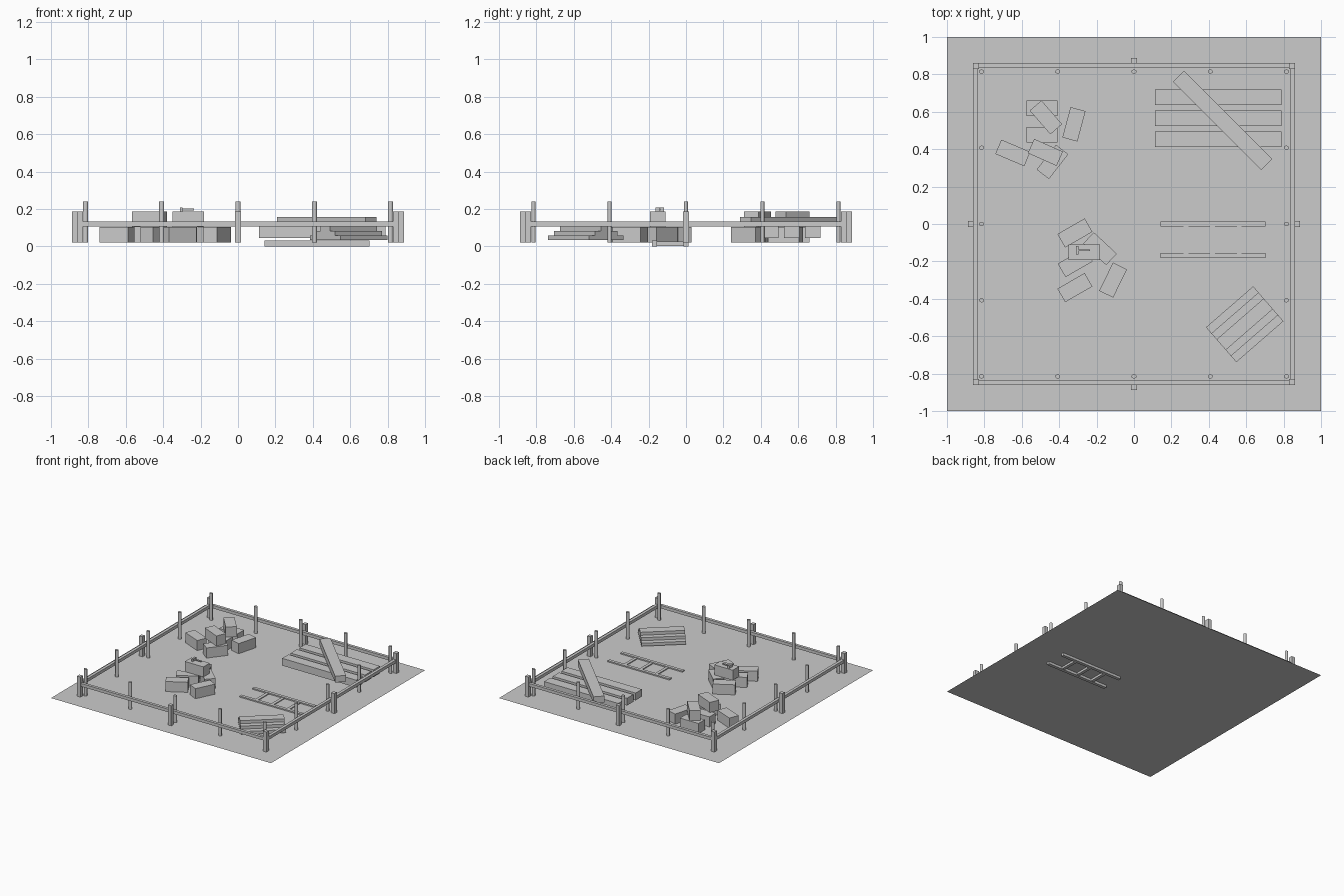
import bpy
from math import radians

cube = bpy.data.objects.get("Cube")
if cube:
    bpy.data.objects.remove(cube, do_unlink=True)

grey = bpy.data.materials.new("plain_grey")
grey.use_nodes = True
grey.diffuse_color = (0.6, 0.6, 0.6, 1)
grey.node_tree.nodes["Principled BSDF"].inputs["Base Color"].default_value = (0.6, 0.6, 0.6, 1)

GROUND = 0.02


def finish(name, size):
    ob = bpy.context.object
    ob.name = name
    ob.scale = size
    bpy.ops.object.transform_apply(location=False, rotation=False, scale=True)
    ob.data.materials.append(grey)
    return ob


def box(name, x, y, z0, z1, length, width, angle=0):
    """Box from height z0 to z1, turned about the vertical."""
    bpy.ops.mesh.primitive_cube_add(size=1, location=(x, y, (z0 + z1) / 2))
    ob = finish(name, (length, width, z1 - z0))
    ob.rotation_euler.z = radians(angle)
    return ob


def stake(x, y):
    """Slim oval stake standing on the ground."""
    bpy.ops.mesh.primitive_cylinder_add(vertices=16, radius=0.5, depth=1,
                                        location=(x, y, 0.13))
    finish("round_stake", (0.027, 0.022, 0.22))
    bpy.ops.object.shade_smooth_by_angle()


# Ground sheet
bpy.ops.mesh.primitive_plane_add(size=1, location=(0, 0, GROUND))
finish("ground", (2, 2, 1))

# Fence: corner posts, middle posts, rails
for s in (-1, 1):
    for t in (-1, 1):
        box("corner_post", s * 0.845, t * 0.845, GROUND, 0.185, 0.032, 0.032)
    box("middle_post", s * 0.873, 0, GROUND, 0.185, 0.03, 0.03)
    box("middle_post", 0, s * 0.873, GROUND, 0.185, 0.03, 0.03)
    box("fence_rail", 0, s * 0.845, 0.107, 0.132, 1.66, 0.024)
    box("fence_rail", s * 0.845, 0, 0.107, 0.132, 0.024, 1.66)

# Round stakes just inside the rails
steps = [-0.815, -0.408, 0, 0.408, 0.815]
for x in steps:
    for y in steps:
        if abs(x) > 0.8 or abs(y) > 0.8:
            stake(x, y)

# Two heaps of blocks: x, y, angle, layer
blocks = [
    (-0.492, 0.62, 0, 0), (-0.492, 0.478, 0, 0), (-0.471, 0.57, -49, 1),
    (-0.321, 0.533, 75, 0), (-0.648, 0.38, -23, 0), (-0.474, 0.383, -24, 1),
    (-0.436, 0.332, 52, 0),
    (-0.316, -0.048, 30, 0), (-0.182, -0.132, -43, 0), (-0.265, -0.15, 0, 1),
    (-0.314, -0.206, 30, 0), (-0.316, -0.34, 30, 0), (-0.112, -0.3, 64, 0),
]
for x, y, angle, layer in blocks:
    z = GROUND + layer * 0.083
    box("block", x, y, z, z + 0.083, 0.168, 0.083, angle)

# Hammer lying on the second heap
box("hammer_head", -0.304, -0.14, 0.186, 0.207, 0.014, 0.045)
box("hammer_handle", -0.267, -0.14, 0.193, 0.202, 0.064, 0.009)

# Beams with one laid across
for y in (0.677, 0.565, 0.453):
    box("beam", 0.45, y, 0.045, 0.105, 0.675, 0.082)
box("cross_beam", 0.474, 0.554, 0.105, 0.157, 0.667, 0.083, -45)

# Ladder sunk into the ground
for y in (0, -0.168):
    box("ladder_side", 0.423, y, 0, 0.03, 0.562, 0.026)
for x in (0.278, 0.42, 0.563):
    box("ladder_rung", x, -0.084, 0.003, 0.027, 0.025, 0.145)

# Stepped stack of boards
for i, width in enumerate((0.247, 0.16, 0.075)):
    z = 0.033 + i * 0.025
    box("stacked_board", 0.592, -0.536, z, z + 0.025, 0.334, width, 41)
